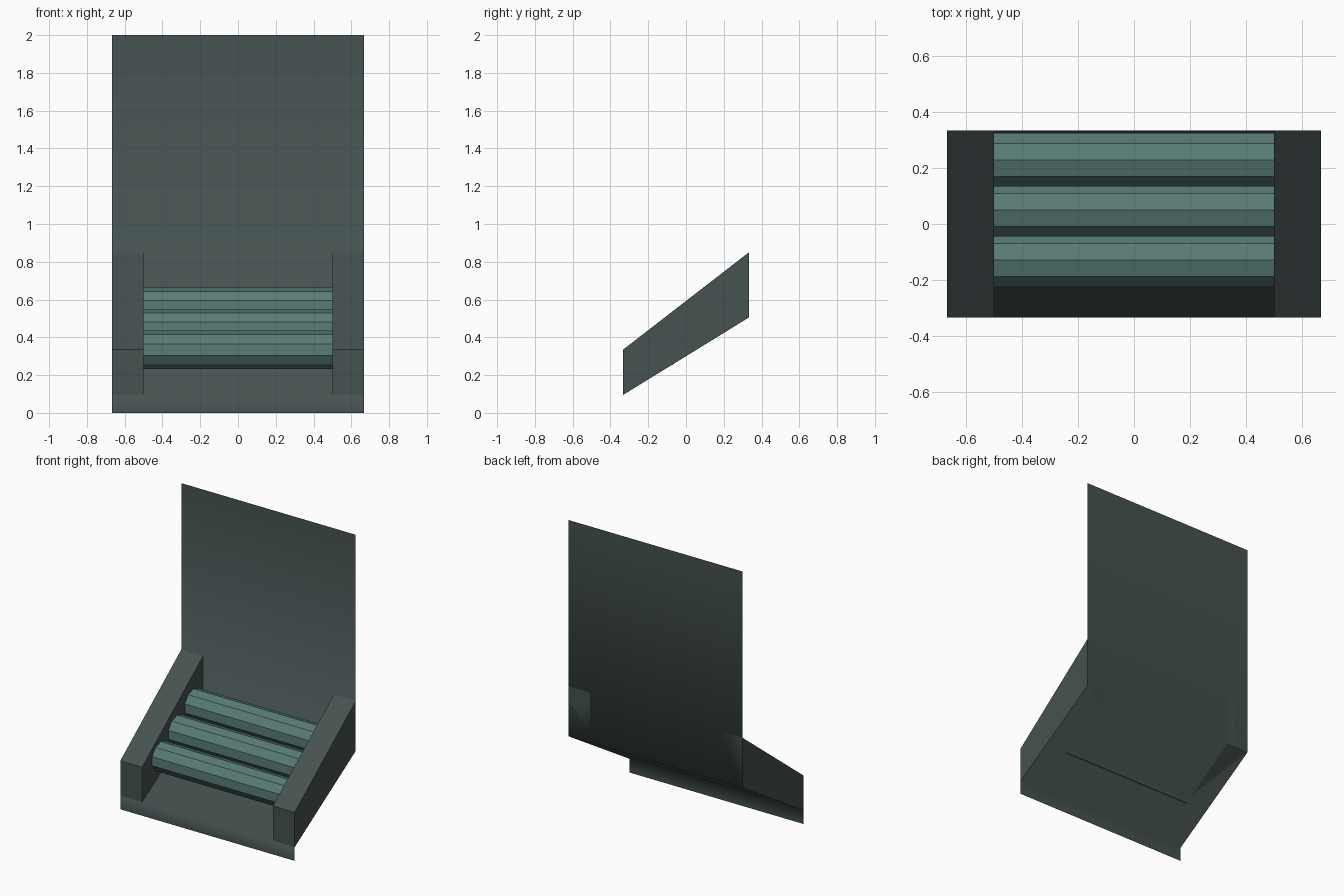
import bpy, bmesh, math

if "Cube" in bpy.data.objects:
    bpy.data.objects.remove(bpy.data.objects["Cube"])

def material(name, rgb):
    m = bpy.data.materials.new(name)
    m.diffuse_color = (*rgb, 1)
    m.use_nodes = True
    m.node_tree.nodes["Principled BSDF"].inputs["Base Color"].default_value = m.diffuse_color
    return m

DARK = material("dark grey metal", (0.060, 0.084, 0.082))
TEAL = material("teal roller", (0.098, 0.200, 0.183))

W, D = 0.667, 0.333          # half width, half depth
LOW, HIGH = 0.095, 0.505     # floor height at front and back

def extrude_x(name, profile, x0, x1, mat, closed=True, smooth=False):
    """Sweep a (y, z) profile along x; open profiles give a thin sheet."""
    bm = bmesh.new()
    a = [bm.verts.new((x0, y, z)) for y, z in profile]
    b = [bm.verts.new((x1, y, z)) for y, z in profile]
    n = len(profile)
    for i in range(n if closed else n - 1):
        j = (i + 1) % n
        bm.faces.new((a[i], b[i], b[j], a[j]))
    if closed:
        bm.faces.new(a)
        bm.faces.new(b[::-1])
        bmesh.ops.recalc_face_normals(bm, faces=bm.faces)
    for f in bm.faces:
        f.smooth = smooth
    mesh = bpy.data.meshes.new(name)
    bm.to_mesh(mesh)
    bm.free()
    mesh.materials.append(mat)
    ob = bpy.data.objects.new(name, mesh)
    bpy.context.collection.objects.link(ob)
    return ob

# Folded sheet: front lip, sloping floor and tall back panel
extrude_x("folded_back_sheet", [(-D, 0), (-D, LOW), (D, HIGH), (D, 2)],
          -W, W, DARK, closed=False, smooth=True)

# Slanted side rails
rail = [(-D, LOW), (-D, 0.335), (D, 0.85), (D, HIGH)]
for side, x0, x1 in (("left", -W, -0.5), ("right", 0.5, W)):
    extrude_x(side + "_rail", rail, x0, x1, DARK)

# Three ten-sided rollers climbing the slope
R = 0.1
for i in range(3):
    cy, cz = -0.129 + 0.179 * i, 0.335 + 0.114 * i
    ring = [(cy + R * math.sin(k * math.tau / 10), cz + R * math.cos(k * math.tau / 10))
            for k in range(10)]
    extrude_x(f"roller_{i + 1}", ring, -0.5, 0.5, TEAL)
